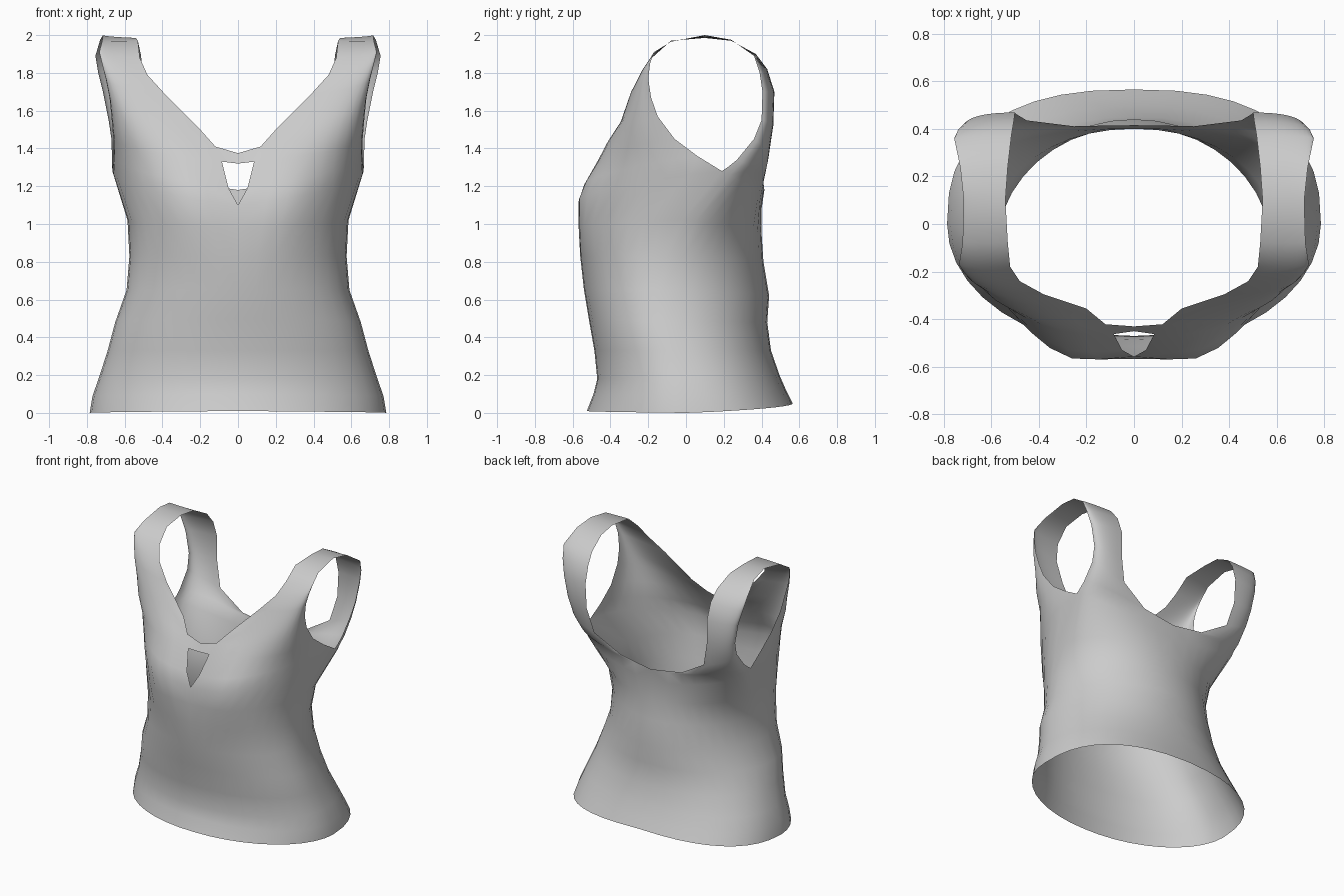
import bpy, bmesh
from math import sin, cos, pi, exp

COLS = 10

# Torso rings: front centre (y, z), side (x, y, z), back centre (y, z), front / back roundness
torso = [
    ((-.525, .01), (.785, .0, .0), (.565, .05), 1.0, .80),
    ((-.49, .10), (.77, -.01, .09), (.53, .12), .98, .84),
    ((-.47, .18), (.735, -.02, .19), (.495, .20), .96, .87),
    ((-.485, .33), (.69, -.06, .33), (.45, .33), .95, .92),
    ((-.515, .50), (.65, -.11, .48), (.43, .48), .97, .96),
    ((-.54, .65), (.59, -.12, .65), (.44, .62), .97, .99),
    ((-.56, .83), (.575, -.10, .83), (.41, .80), .93, 1.0),
    ((-.565, .98), (.585, -.02, 1.02), (.40, .95), .83, .97),
    ((-.555, 1.10), (.665, .19, 1.28), (.40, 1.08), .80, .87),
]

# Front panel up to the shoulder: neckline edge, armhole edge
front_strap = [
    ((.05, -.525, 1.19), (.66, .06, 1.36)),
    ((.085, -.46, 1.33), (.66, -.06, 1.45)),
    ((.12, -.42, 1.41), (.67, -.15, 1.57)),
    ((.20, -.355, 1.50), (.68, -.185, 1.67)),
    ((.38, -.295, 1.68), (.70, -.20, 1.77)),
    ((.48, -.24, 1.79), (.72, -.19, 1.85)),
    ((.52, -.18, 1.88), (.735, -.17, 1.91)),
    ((.53, -.08, 1.97), (.72, -.08, 1.965)),
    ((.54, .10, 1.985), (.715, .10, 2.0)),
]

# Shoulder down to the back neckline: neckline edge, armhole edge
back_strap = [
    ((.53, .24, 1.97), (.73, .24, 1.975)),
    ((.515, .37, 1.90), (.755, .36, 1.89)),
    ((.505, .43, 1.82), (.74, .39, 1.80)),
    ((.50, .468, 1.70), (.715, .405, 1.70)),
    ((.495, .462, 1.52), (.685, .40, 1.55)),
    ((.45, .435, 1.34), (.67, .36, 1.45)),
    ((.25, .41, 1.22), (.667, .27, 1.34)),
    ((.0, .415, 1.18), (.666, .22, 1.30)),
]


def arc(inner, outer, e):
    """Quarter superellipse from the centre/neckline edge to the side/armhole edge."""
    pts = []
    for i in range(COLS + 1):
        t = i / COLS * pi / 2
        s, c = max(sin(t), 0) ** e, max(cos(t), 0) ** e if i < COLS else 0
        x = inner[0] + (outer[0] - inner[0]) * s
        y = outer[1] + (inner[1] - outer[1]) * c
        z = inner[2] + (outer[2] - inner[2]) * (i / COLS)
        if y < -.2:  # bust fullness
            y -= .04 * exp(-((x - .28) / .16) ** 2 - ((z - 1.12) / .18) ** 2)
        pts.append((x, y, z))
    return pts


# One continuous strip: front hem, over the shoulder, back hem
rows = [arc((0, *f), s, ef) for f, s, b, ef, eb in torso]
rows += [arc(i, o, .85) for i, o in front_strap + back_strap]
rows += [arc((0, *b), s, eb) for f, s, b, ef, eb in reversed(torso)]

bm = bmesh.new()
grid = [[bm.verts.new(p) for p in row] for row in rows]
for a, b in zip(grid, grid[1:]):
    for i in range(COLS):
        bm.faces.new((a[i], a[i + 1], b[i + 1], b[i]))

# Band closing the top of the keyhole
k = len(torso) + 1
bm.faces.new((bm.verts.new((0, -.45, 1.32)), grid[k][0],
              grid[k + 1][0], bm.verts.new((0, -.43, 1.375))))

# Weld side seam, mirror to the other half
bmesh.ops.remove_doubles(bm, verts=bm.verts, dist=.0005)
bmesh.ops.mirror(bm, geom=bm.verts[:] + bm.edges[:] + bm.faces[:],
                 axis='X', merge_dist=.0005)
bmesh.ops.recalc_face_normals(bm, faces=bm.faces)

mesh = bpy.data.meshes.new("tank_top")
bm.to_mesh(mesh)
bm.free()
top = bpy.data.objects.new("tank_top", mesh)
bpy.context.collection.objects.link(top)
bpy.context.view_layer.objects.active = top
top.select_set(True)
bpy.ops.object.shade_smooth_by_angle(angle=1.05)
